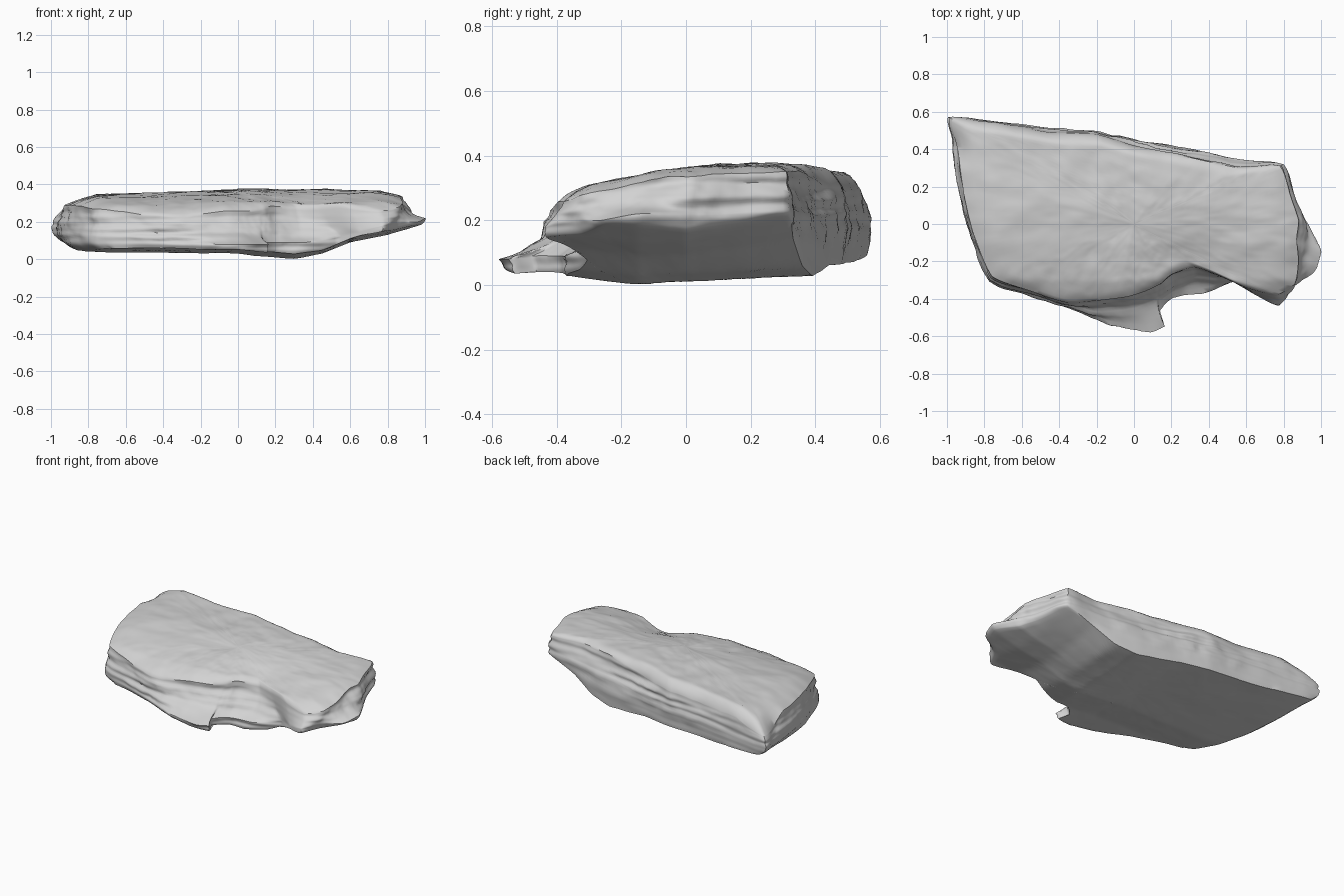
import bpy
import bmesh
import math
from mathutils import Vector, noise

cube = bpy.data.objects.get("Cube")
if cube:
    bpy.data.objects.remove(cube, do_unlink=True)

# Each station: top rim x, y, then widest outline x, y and its height
STATIONS = [
    (-.97, .56, -.99, .57, .18), (-.94, .38, -.97, .44, .17),
    (-.91, .16, -.94, .2, .16), (-.86, -.05, -.9, 0, .15),
    (-.76, -.28, -.78, -.31, .13), (-.55, -.36, -.57, -.38, .12),
    (-.36, -.42, -.35, -.45, .1), (-.2, -.41, -.12, -.54, .08),
    (-.04, -.39, .04, -.57, .08), (.06, -.36, .16, -.54, .08),
    (.14, -.32, .13, -.47, .09), (.2, -.27, .21, -.39, .09),
    (.32, -.23, .36, -.37, .09), (.44, -.27, .54, -.31, .12),
    (.6, -.34, .65, -.38, .15), (.76, -.38, .78, -.44, .18),
    (.86, -.32, .85, -.33, .2), (.88, -.2, .95, -.26, .2),
    (.87, -.08, 1, -.15, .22), (.88, .02, .93, 0, .22),
    (.84, .14, .87, .12, .22), (.78, .31, .8, .32, .24),
    (.56, .3, .6, .34, .23), (.28, .36, .3, .4, .22),
    (0, .42, 0, .45, .2), (-.2, .48, -.2, .49, .2),
    (-.45, .49, -.45, .51, .2), (-.75, .54, -.75, .55, .18),
]

# Height profiles as (position, value) pairs
TOP_X = [(-1, .28), (-.9, .31), (-.75, .345), (-.4, .355), (0, .37), (.3, .375), (.88, .365), (1, .25)]
TOP_Y_DROP = [(-.45, .12), (-.3, .06), (-.1, .02), (.1, 0), (.6, 0)]
BOTTOM_X = [(-1, .045), (-.87, .04), (0, .03), (.3, .002), (.45, .03), (.6, .09), (.8, .13), (1, .19)]
BOTTOM_Y = [(-.57, .02), (-.38, .025), (-.15, 0), (.2, .015), (.6, .04)]


def lookup(profile, t):
    """Linear interpolation through a list of pairs."""
    if t <= profile[0][0]:
        return profile[0][1]
    for (a, va), (b, vb) in zip(profile, profile[1:]):
        if t <= b:
            return va + (vb - va) * (t - a) / (b - a)
    return profile[-1][1]


def rough(x, y, z, scale, seed=0):
    return noise.fractal(Vector((x, y, z)) * scale + Vector((seed, seed, seed)), .9, 2, 4)


def top_height(x, y, reach):
    """Top surface, dipping over the front notch and worn down at the rim."""
    notch = .035 * math.exp(-((x - .33) ** 2 + (y + .24) ** 2) * 25)
    back = min(1, max(0, y - .3) * 8) * min(1, max(0, .5 - x) * 2)
    wear = (.018 + .04 * back) * max(0, (reach - .86) / .14) ** 2
    return lookup(TOP_X, x) - lookup(TOP_Y_DROP, y) - notch - wear + .009 * rough(x, y, 0, 5)


def bottom_height(x, y):
    """Underside, lifting at the back left and back right corners."""
    corner = .12 * max(0, -x - .6) * max(0, y - .2) + .6 * max(0, x - .45) * max(0, y)
    z = lookup(BOTTOM_X, x) + lookup(BOTTOM_Y, y) + corner
    return max(0, z + .004 * rough(x, y, 0, 4, 7))


def resample(steps):
    """Split each span of the outline, softened with a spline."""
    result = []
    count = len(STATIONS)
    for i in range(count):
        p0, p1, p2, p3 = (STATIONS[(i + k) % count] for k in (-1, 0, 1, 2))
        for j in range(steps):
            t = j / steps
            smooth = [.5 * (2 * b + (c - a) * t + (2 * a - 5 * b + 4 * c - d) * t * t
                            + (3 * b - a - 3 * c + d) * t ** 3)
                      for a, b, c, d in zip(p0, p1, p2, p3)]
            straight = [b + (c - b) * t for b, c in zip(p1, p2)]
            result.append([(s + l) / 2 for s, l in zip(smooth, straight)])
    return result


def layered(point, z, amount):
    """Push a wall point in or out by thin, nearly level strata."""
    x, y = point
    strata = noise.noise(Vector((x * 2, y * 2, z * 32)))
    strata += .6 * rough(x, y, z, 8, 3)
    out = Vector((x, y)).normalized() * strata * amount
    return (x + out.x, y + out.y, z)


def build_slab():
    outline = resample(9)
    rings = []
    inner = 28
    upper = 16
    lower = 10

    # Top face, from the centre to the rim
    for k in range(1, inner):
        r = k / inner
        rings.append([(p[0] * r, p[1] * r, top_height(p[0] * r, p[1] * r, r)) for p in outline])

    # Upper wall, flaring most where the ledge reaches far out
    for k in range(upper + 1):
        u = k / upper
        ring = []
        for tx, ty, mx, my, mz in outline:
            z = top_height(tx, ty, 1) * (1 - u) + mz * u
            reach = Vector((mx - tx, my - ty)).length
            flare = u ** (1 + 8 * reach)
            point = (tx + (mx - tx) * flare, ty + (my - ty) * flare)
            ring.append(layered(point, z, .018 * min(1, u * 4)))
        rings.append(ring)

    # Lower wall, nearly upright and rolled under at the foot
    for k in range(1, lower + 1):
        u = k / lower
        ring = []
        for tx, ty, mx, my, mz in outline:
            bx = mx * (.94 if mx < -.7 else .98)
            by = my * .98
            low = min(bottom_height(bx, by), mz - .015)
            z = mz + (low - mz) * u
            inward = u ** 3
            point = (mx + (bx - mx) * inward, my + (by - my) * inward)
            ring.append(layered(point, z, .018 * (1 - u)))
        rings.append(ring)

    # Underside, from the edge back to the centre
    edge = rings[-1]
    for k in range(inner - 1, 0, -1):
        r = k / inner
        rings.append([(x * r, y * r, min(bottom_height(x * r, y * r), z + .3 * (1 - r)))
                      for x, y, z in edge])

    # Join the rings and close both centres
    bm = bmesh.new()
    loops = [[bm.verts.new(co) for co in ring] for ring in rings]
    count = len(outline)
    for a, b in zip(loops, loops[1:]):
        for i in range(count):
            j = (i + 1) % count
            bm.faces.new((a[i], b[i], b[j], a[j]))
    for loop, height in ((loops[0], top_height(0, 0, 0)), (loops[-1], bottom_height(0, 0))):
        centre = bm.verts.new((0, 0, height))
        for i in range(count):
            bm.faces.new((centre, loop[i], loop[(i + 1) % count]))
    bmesh.ops.recalc_face_normals(bm, faces=bm.faces)
    mesh = bpy.data.meshes.new("rock_slab")
    bm.to_mesh(mesh)
    bm.free()
    return mesh


# Plain grey stone
stone = bpy.data.materials.new("grey_stone")
stone.use_nodes = True
colour = (.65, .65, .65, 1)
stone.diffuse_color = colour
stone.node_tree.nodes["Principled BSDF"].inputs["Base Color"].default_value = colour

slab = bpy.data.objects.new("rock_slab", build_slab())
slab.data.materials.append(stone)
bpy.context.collection.objects.link(slab)
bpy.context.view_layer.objects.active = slab
slab.select_set(True)
bpy.ops.object.shade_smooth_by_angle(angle=.8)
